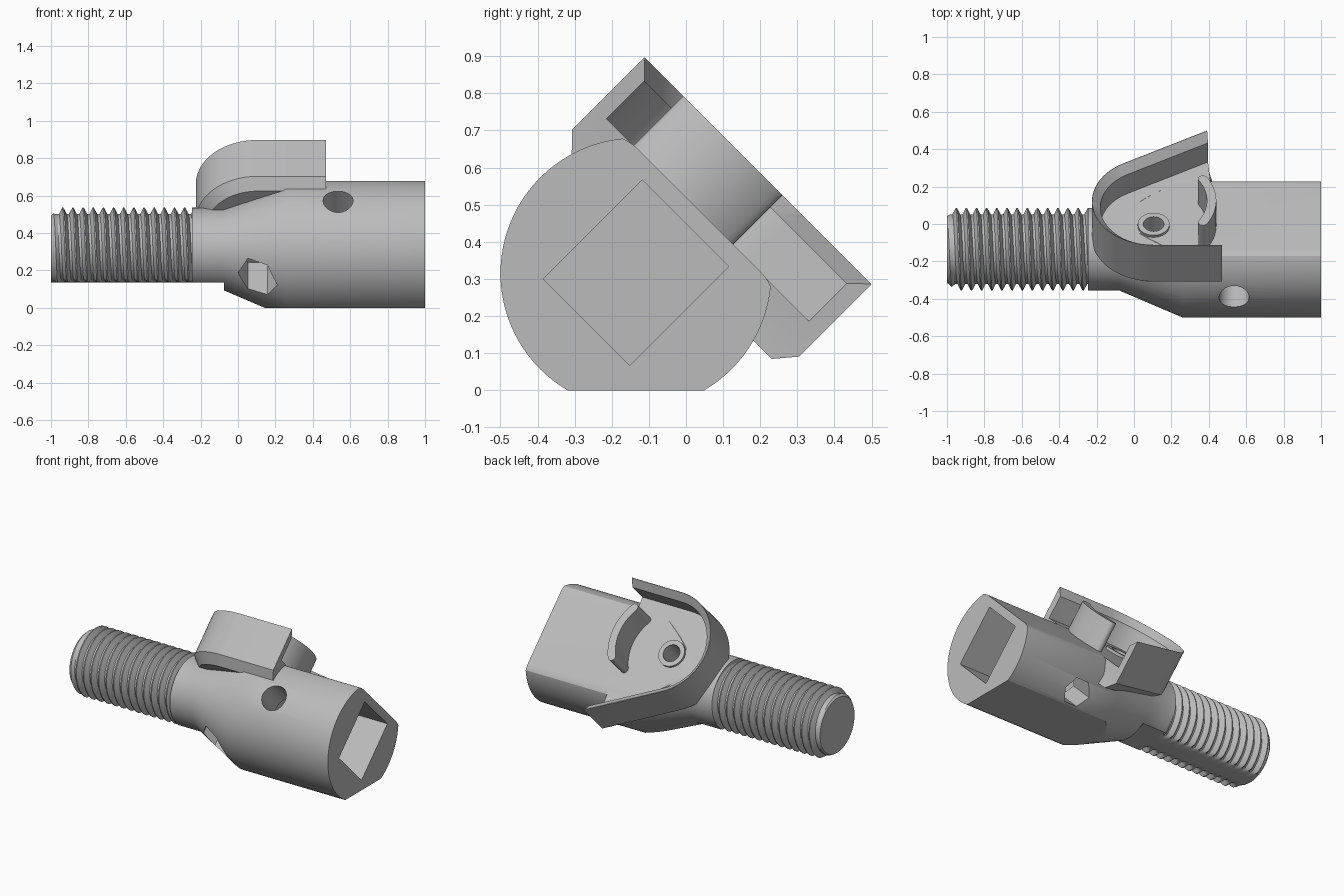
import bpy, bmesh, math
from mathutils import Vector

if "Cube" in bpy.data.objects:
    bpy.data.objects.remove(bpy.data.objects["Cube"])

S = math.sqrt(0.5)
AY, AZ = -0.135, 0.315            # main axis of the shaft
AV, AN = 0.318, 0.127             # same axis in the tilted frame
PX, PV = 0.105, 0.384             # pivot centre in the tilted frame

grey = bpy.data.materials.new("grey")
grey.diffuse_color = (0.5, 0.5, 0.5, 1)
grey.use_nodes = True
grey.node_tree.nodes["Principled BSDF"].inputs["Base Color"].default_value = grey.diffuse_color


def tilt(x, v, n):
    """Tilted frame: v points up and forward, n points up and back."""
    return Vector((x, (n - v) * S, (n + v) * S))


def finish(name, bm):
    bmesh.ops.remove_doubles(bm, verts=bm.verts, dist=1e-5)
    bmesh.ops.recalc_face_normals(bm, faces=bm.faces)
    me = bpy.data.meshes.new(name)
    bm.to_mesh(me)
    bm.free()
    me.materials.append(grey)
    ob = bpy.data.objects.new(name, me)
    bpy.context.collection.objects.link(ob)
    return ob


def loft(name, rings):
    """Closed solid through rings of equal point count."""
    bm = bmesh.new()
    rows = [[bm.verts.new(p) for p in r] for r in rings]
    for a, b in zip(rows, rows[1:]):
        for i in range(len(a)):
            j = (i + 1) % len(a)
            bm.faces.new((a[i], a[j], b[j], b[i]))
    bm.faces.new(rows[0])
    bm.faces.new(rows[-1])
    return finish(name, bm)


def circle(r, count):
    return [(r * math.cos(2 * math.pi * i / count), r * math.sin(2 * math.pi * i / count))
            for i in range(count)]


def box(name, x0, x1, y0, y1, z0, z1):
    return loft(name, [[(x, y0, z0), (x, y1, z0), (x, y1, z1), (x, y0, z1)] for x in (x0, x1)])


def boolean(ob, cutter, op='DIFFERENCE'):
    m = ob.modifiers.new(op.lower(), 'BOOLEAN')
    m.operation, m.object, m.solver = op, cutter, 'EXACT'
    cutter.hide_render = True
    cutter.hide_set(True)


# Shaft body: thin neck, cone and thick socket end
body = loft("shaft_body", [[(x, AY + a, AZ + b) for a, b in circle(r, 96)]
                           for x, r in ((-0.245, 0.22), (-0.08, 0.22), (0.26, 0.365), (1, 0.365))])

# Rounded envelope giving the tilted flat with soft corners
arc = [(0.235 + 0.13 * math.cos(t), 0.111 + 0.13 * math.sin(t))
       for t in (math.pi / 2 * i / 12 for i in range(13))]
env = arc + [(-a, b) for a, b in reversed(arc)] + [(-0.366, -0.5), (0.366, -0.5)]
boolean(body, loft("envelope_helper", [[tilt(x, AV + a, AN + b) for a, b in env]
                                       for x in (-0.5, 1.2)]), 'INTERSECT')

# Flats underneath
boolean(body, box("base_flat_cutter", -0.5, 1.2, -1, 1, -0.5, 0.0))
boolean(body, box("neck_flat_cutter", -0.5, -0.075, -1, 1, -0.5, 0.135))

# Cutters: drive socket, cross pin, nut pockets, pivot hole
socket = loft("socket_cutter", [[tilt(x, v, n) for v, n in
              ((0.154, -0.06), (0.484, -0.06), (0.484, 0.317), (0.154, 0.317))]
              for x in (0.35, 1.2)])
pin = loft("pin_cutter", [[tilt(0.535 + a, v, AN + b) for a, b in circle(0.08, 40)]
                          for v in (0.3, 0.9)])
pin_nut = loft("pin_nut_cutter", [[tilt(0.535 + a, v, AN + b) for a, b in circle(0.09, 6)]
                                  for v in (-0.3, 0.3)])
pivot_nut = loft("pivot_nut_cutter", [[tilt(PX + a, PV + b, n) for a, b in circle(0.105, 6)]
                                      for n in (-0.5, 0.05)])
pivot_hole = loft("pivot_hole_cutter", [[tilt(PX + a, PV + b, n) for a, b in circle(0.055, 40)]
                                        for n in (0.0, 0.6)])
for c in (socket, pin, pin_nut, pivot_nut, pivot_hole):
    boolean(body, c)


# Horseshoe guard: one straight arm, one splayed arm
def horseshoe(r, n, extra=0.0):
    end = math.radians(241)
    pts = [(0.47 + extra, PV + r)]
    for i in range(37):
        t = math.pi / 2 + (end - math.pi / 2) * i / 36
        pts.append((PX + r * math.cos(t), PV + r * math.sin(t)))
    x, v = pts[-1]
    k = 0.51 + extra
    pts.append((x - k * math.sin(end), v + k * math.cos(end)))
    return [tilt(a, b, n) for a, b in pts]


guard = loft("horseshoe_guard", [horseshoe(0.275, 0.223), horseshoe(0.33, 0.28),
                                 horseshoe(0.33, 0.555)])
boolean(guard, loft("guard_pocket_cutter", [
    horseshoe(0.285, 0.366, 0.3), horseshoe(0.285, 0.51, 0.3),
    horseshoe(0.328, 0.555, 0.3), horseshoe(0.37, 0.599, 0.3)]))
for c in (socket, pivot_hole):
    boolean(guard, c)

# Raised curved stop on the flat
half = math.radians(32)
outline = []
for i in range(25):
    t = -half + 2 * half * i / 24
    outline.append((0.335 * math.cos(t), 0.335 * math.sin(t)))
for s, rng in ((1, range(1, 8)), (-1, range(1, 8))):
    for i in rng:
        t = s * half + math.pi * i / 8 + (0 if s > 0 else math.pi)
        outline.append((0.31 * math.cos(half) + 0.025 * math.cos(t),
                        s * 0.31 * math.sin(half) + 0.025 * math.sin(t)))
    if s > 0:
        for i in range(25):
            t = half - 2 * half * i / 24
            outline.append((0.285 * math.cos(t), 0.285 * math.sin(t)))
stop = loft("curved_stop", [[tilt(PX + a, PV - 0.007 + b, n) for a, b in outline]
                            for n in (0.35, 0.555)])

# Ring around the pivot hole
bm = bmesh.new()
rows = [[bm.verts.new(tilt(PX + a, PV + b, n)) for a, b in circle(r, 40)]
        for r, n in ((0.055, 0.35), (0.055, 0.384), (0.085, 0.384), (0.085, 0.35))]
for k in range(4):
    a, b = rows[k], rows[(k + 1) % 4]
    for i in range(40):
        j = (i + 1) % 40
        bm.faces.new((a[i], a[j], b[j], b[i]))
ring = finish("pivot_ring", bm)

# Threaded end: helical grid, flattened below
PITCH, SEG, X0, X1 = 0.0543, 64, -1.0, -0.235
prof = [0.0, 0.12, 0.44, 0.56, 0.88]


def thread_point(x, ang):
    x = min(max(x, X0), X1)
    f = (x / PITCH - ang / (2 * math.pi)) % 1.0
    d = min(f, 1 - f)
    r = 0.186 + 0.034 * min(max((d - 0.12) / 0.32, 0), 1)
    r = min(r, 0.178 + 0.9 * (x - X0))
    return (x, AY + r * math.cos(ang), max(AZ + r * math.sin(ang), 0.135))


bm = bmesh.new()
steps = [(k + f) * PITCH for k in range(-20, -3) for f in prof]
grid = [[bm.verts.new(thread_point(s + PITCH * i / SEG, 2 * math.pi * i / SEG))
         for s in steps] for i in range(SEG + 1)]
for a, b in zip(grid, grid[1:]):
    for j in range(len(steps) - 1):
        bm.faces.new((a[j], a[j + 1], b[j + 1], b[j]))
for j in (0, -1):
    rim = [g[j] for g in grid]
    c = bm.verts.new((rim[0].co.x, AY, AZ))
    for a, b in zip(rim, rim[1:]):
        bm.faces.new((a, b, c))
thread = finish("threaded_end", bm)

# Smooth shading with sharp edges kept
for ob in (body, guard, stop, ring, thread):
    bpy.ops.object.select_all(action='DESELECT')
    ob.select_set(True)
    bpy.context.view_layer.objects.active = ob
    for m in list(ob.modifiers):
        bpy.ops.object.modifier_apply(modifier=m.name)
    bpy.ops.object.shade_smooth_by_angle(angle=math.radians(25))
